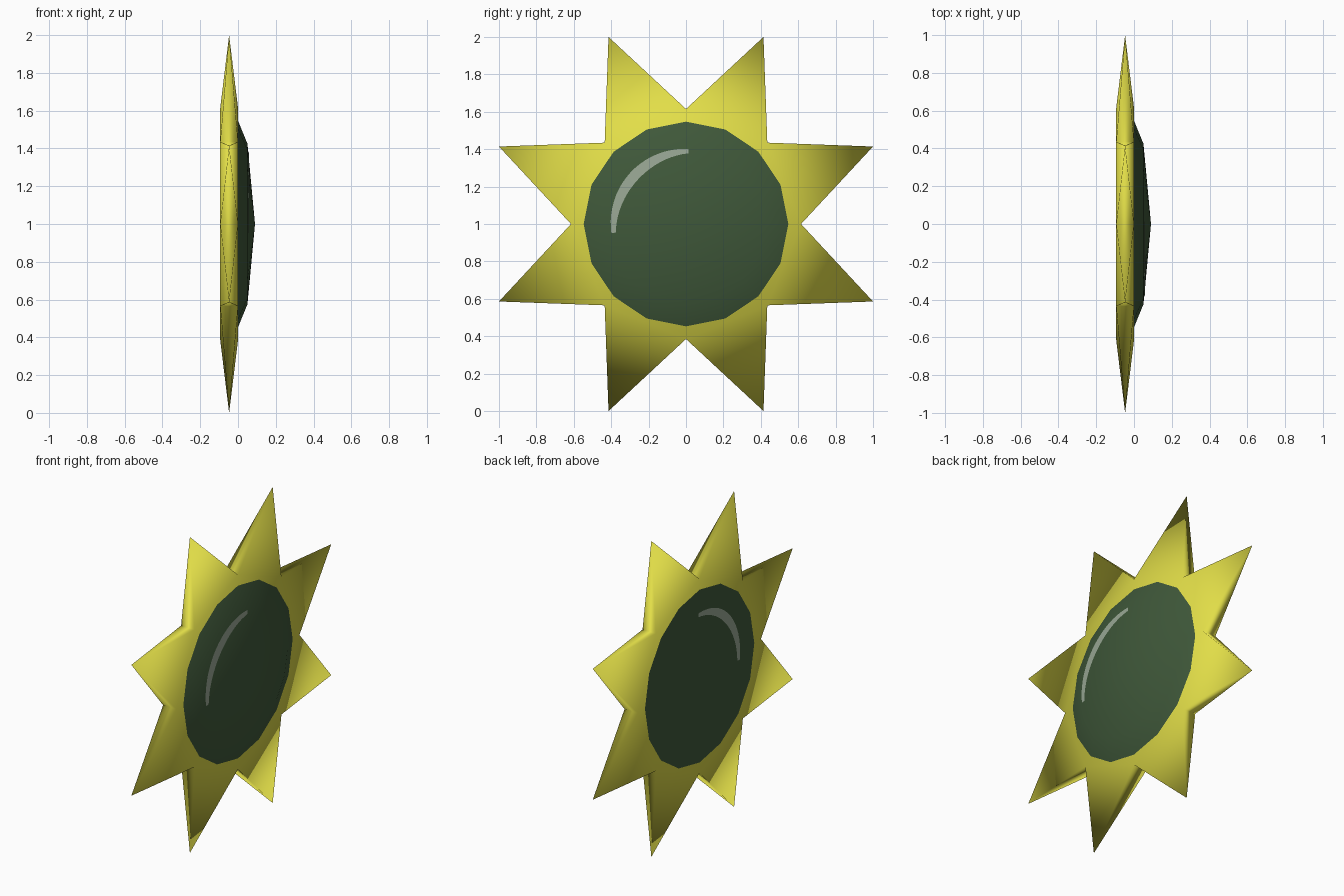
import bpy, math

if "Cube" in bpy.data.objects:
    bpy.data.objects.remove(bpy.data.objects["Cube"])

def material(name, rgb):
    m = bpy.data.materials.new(name)
    m.diffuse_color = (*rgb, 1)
    m.use_nodes = True
    m.node_tree.nodes["Principled BSDF"].inputs["Base Color"].default_value = m.diffuse_color
    return m

yellow = material("sun yellow", (0.76, 0.73, 0.065))
green = material("dark green", (0.05, 0.098, 0.042))
pale = material("pale green", (0.32, 0.39, 0.30))

def build(name, verts, faces, mat):
    me = bpy.data.meshes.new(name)
    me.from_pydata(verts, [], faces)
    me.materials.append(mat)
    for p in me.polygons:
        p.use_smooth = True
    ob = bpy.data.objects.new(name, me)
    bpy.context.collection.objects.link(ob)
    return ob

def polar(x, r, deg):
    a = math.radians(deg)
    return (x, r * math.cos(a), 1 + r * math.sin(a))

# Eight-pointed star: octagonal slab whose points taper to single tips
BACK, MID = -0.094, -0.047
verts, faces = [], []
for i in range(8):
    verts += [polar(0, 0.615, 45 * i), polar(BACK, 0.615, 45 * i),
              polar(MID, 1.0824, 45 * i + 22.5)]
for i in range(8):
    f, b, t = 3 * i, 3 * i + 1, 3 * i + 2
    nf, nb = (f + 3) % 24, (b + 3) % 24
    faces += [(f, t, nf), (b, nb, t), (f, b, t), (nf, t, nb)]
faces += [tuple(range(0, 24, 3)), tuple(range(22, 0, -3))]
build("star", verts, faces, yellow)

# Shallow 16-sided dome on the face
N = 16
verts = [polar(0, 0.547, 360 * i / N) for i in range(N)]
verts += [polar(0.05, 0.425, 360 * i / N) for i in range(N)]
verts.append((0.09, 0, 1))
faces = []
for i in range(N):
    j = (i + 1) % N
    faces += [(i, j, N + j, N + i), (N + i, N + j, 2 * N)]
build("front_dome", verts, faces, green)

# Flat disc on the reverse
build("back_disc", [polar(BACK - 0.0015, 0.547, 360 * i / N) for i in range(N)],
      [tuple(reversed(range(N)))], green)

# Crescent highlights, one on each side
def crescent(name, height, flip):
    verts, faces, n = [], [], 20
    for i in range(n + 1):
        t = i / n
        a = 88 + 99 * t
        inner = 0.378 - 0.028 * math.sin(math.pi * t)
        outer = 0.402 + 0.003 * math.sin(math.pi * t)
        verts += [polar(height(r), r, a) for r in (inner, outer)]
    for i in range(n):
        q = (2 * i, 2 * i + 1, 2 * i + 3, 2 * i + 2)
        faces.append(q[::-1] if flip else q)
    build(name, verts, faces, pale)

crescent("front_highlight", lambda r: 0.093 - 0.04 * r / 0.425, False)
crescent("back_highlight", lambda r: BACK - 0.003, True)
